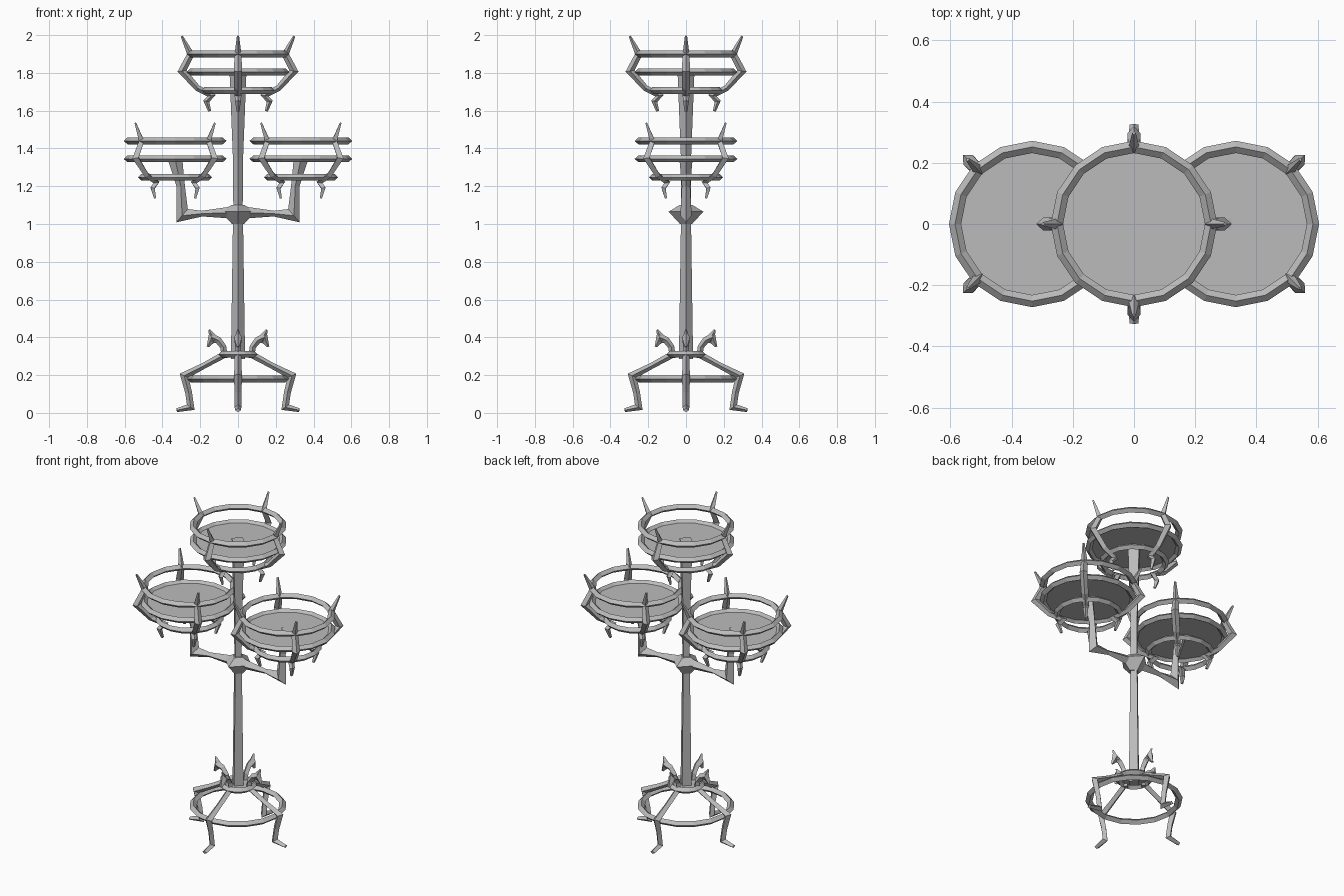
import bpy, bmesh, math
from mathutils import Vector, Matrix

cube = bpy.data.objects.get("Cube")
if cube:
    bpy.data.objects.remove(cube)

iron = bpy.data.materials.new("grey_iron")
iron.use_nodes = True
GREY = (0.5, 0.5, 0.5, 1)
iron.diffuse_color = GREY
iron.node_tree.nodes["Principled BSDF"].inputs["Base Color"].default_value = GREY


def finish(name, bm):
    bmesh.ops.recalc_face_normals(bm, faces=bm.faces)
    mesh = bpy.data.meshes.new(name)
    bm.to_mesh(mesh)
    bm.free()
    mesh.materials.append(iron)
    obj = bpy.data.objects.new(name, mesh)
    bpy.context.collection.objects.link(obj)
    return obj


def bar(name, path, angle=0, centre=(0, 0, 0)):
    """Diamond-section bar along (radius, height, half depth, half width) points."""
    bm = bmesh.new()
    pts = [Vector((p[0], 0, p[1])) for p in path]
    loops = []
    for i, (p, spec) in enumerate(zip(pts, path)):
        into = (p - pts[i - 1]).normalized() if i else None
        out = (pts[i + 1] - p).normalized() if i < len(pts) - 1 else None
        along = ((into or out) + (out or into)).normalized()
        mitre = 1 / max(0.6, along.dot(out or into))
        side = Vector((along.z, 0, -along.x)) * spec[2] * mitre
        wide = Vector((0, spec[3], 0))
        loops.append([bm.verts.new(p + d) for d in (side, wide, -side, -wide)])
    for a, b in zip(loops, loops[1:]):
        for k in range(4):
            bm.faces.new((a[k], a[(k + 1) % 4], b[(k + 1) % 4], b[k]))
    bm.faces.new(loops[0])
    bm.faces.new(loops[-1])
    bm.transform(Matrix.Translation(centre) @ Matrix.Rotation(angle, 4, 'Z'))
    return finish(name, bm)


def ring(name, radius, centre, half_w=0.02, half_h=0.018, n=16):
    """Sixteen-sided hoop with a diamond section."""
    bm = bmesh.new()
    section = [(half_w, 0), (0, half_h), (-half_w, 0), (0, -half_h)]
    loops = []
    for i in range(n):
        a = math.tau * i / n
        loops.append([bm.verts.new(((radius + r) * math.cos(a),
                                    (radius + r) * math.sin(a), z)) for r, z in section])
    for i in range(n):
        a, b = loops[i], loops[(i + 1) % n]
        for k in range(4):
            bm.faces.new((a[k], b[k], b[(k + 1) % 4], a[(k + 1) % 4]))
    bm.transform(Matrix.Translation(centre))
    return finish(name, bm)


def disc(name, radius, centre):
    bm = bmesh.new()
    bmesh.ops.create_cone(bm, cap_ends=True, segments=16, radius1=radius,
                          radius2=radius, depth=0.006)
    bm.transform(Matrix.Translation(centre))
    return finish(name, bm)


# Claw holding each tray, relative to the tray height
CLAW = [(0.298, 0.19, 0.006, 0.006), (0.25, 0.095, 0.018, 0.018),
        (0.296, 0.005, 0.02, 0.022), (0.215, -0.085, 0.016, 0.02),
        (0.14, -0.125, 0.014, 0.018), (0.168, -0.155, 0.014, 0.015),
        (0.15, -0.208, 0.008, 0.008)]


def basket(label, x, z, turn):
    ring(label + "_upper_ring", 0.252, (x, 0, z + 0.095))
    ring(label + "_tray_ring", 0.252, (x, 0, z))
    ring(label + "_lower_ring", 0.178, (x, 0, z - 0.098), 0.018)
    disc(label + "_tray", 0.25, (x, 0, z))
    for i in range(4):
        bar(f"{label}_claw_{i + 1}", CLAW, turn + i * math.pi / 2, (x, 0, z))


basket("top", 0, 1.805, 0)
basket("left", 0.333, 1.345, math.pi / 4)
basket("right", -0.333, 1.345, math.pi / 4)

# Central pole with a knob where the arms meet
bar("pole", [(0, z, w, w) for z, w in
             ((0.285, 0.038), (0.45, 0.035), (1.0, 0.027), (1.1, 0.025),
              (1.35, 0.027), (1.812, 0.045))])
bar("knob", [(0, z, w, w) for z, w in
             ((1.0, 0.032), (1.065, 0.092), (1.1, 0.035))])

# Arms that carry the side trays
ARM = [(0.05, 1.06, 0.03, 0.03), (0.19, 1.055, 0.015, 0.018),
       (0.296, 1.044, 0.032, 0.03), (0.303, 1.2, 0.022, 0.022),
       (0.333, 1.345, 0.038, 0.035)]
for label, angle in (("left", 0), ("right", math.pi)):
    bar(label + "_arm", ARM, angle)

# Base hoops and hub plate
ring("base_ring", 0.252, (0, 0, 0.18))
ring("hub_ring", 0.085, (0, 0, 0.31))
disc("hub_plate", 0.085, (0, 0, 0.31))

# Four clawed legs, each with a hooked finial above the hub
LEG = [(0.07, 0.31, 0.018, 0.018), (0.18, 0.25, 0.016, 0.018),
       (0.285, 0.197, 0.02, 0.022), (0.262, 0.11, 0.018, 0.018),
       (0.25, 0.03, 0.018, 0.018), (0.325, 0.014, 0.01, 0.015)]
HOOK = [(0.07, 0.29, 0.016, 0.016), (0.078, 0.35, 0.016, 0.016),
        (0.105, 0.385, 0.018, 0.018), (0.14, 0.4, 0.022, 0.022),
        (0.16, 0.35, 0.006, 0.006)]
SPIKE = [(0.125, 0.385, 0.025, 0.02), (0.153, 0.44, 0.005, 0.005)]
for i in range(4):
    turn = i * math.pi / 2
    bar(f"leg_{i + 1}", LEG, turn)
    bar(f"hook_{i + 1}", HOOK, turn)
    bar(f"hook_spike_{i + 1}", SPIKE, turn)
